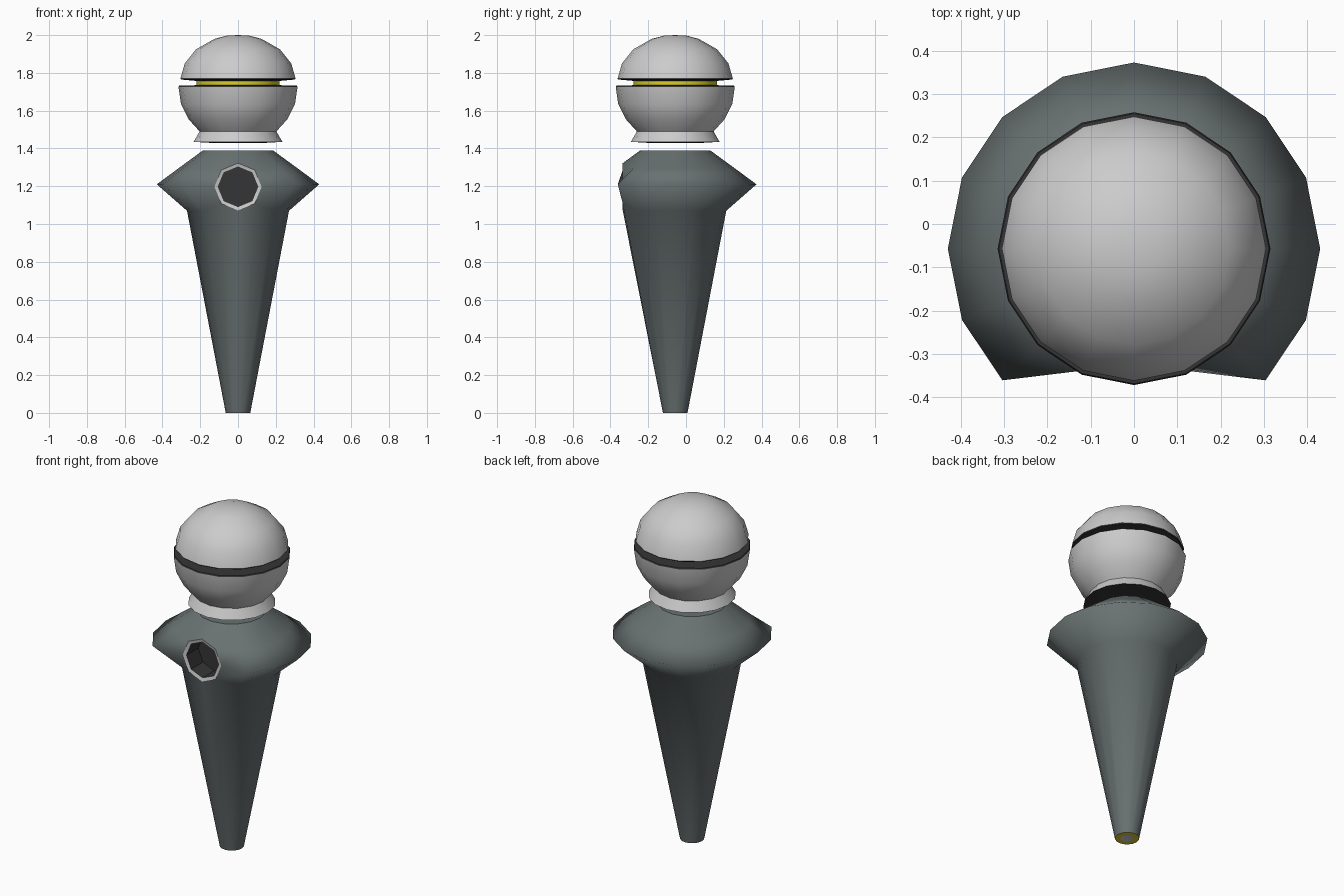
import bpy, bmesh, math
from mathutils import Matrix

if "Cube" in bpy.data.objects:
    bpy.data.objects.remove(bpy.data.objects["Cube"])

CY = -0.057          # axis of all turned parts
SIDES = 16


def material(name, rgb):
    m = bpy.data.materials.new(name)
    m.diffuse_color = (*rgb, 1)
    m.use_nodes = True
    m.node_tree.nodes["Principled BSDF"].inputs["Base Color"].default_value = m.diffuse_color
    return m


slate = material("slate", (0.14, 0.165, 0.165))
dark = material("dark", (0.035, 0.035, 0.035))
yellow = material("yellow", (0.7, 0.62, 0.02))


def finish(bm, name, mat=None, angle=40):
    bmesh.ops.remove_doubles(bm, verts=bm.verts, dist=1e-5)
    me = bpy.data.meshes.new(name)
    bm.to_mesh(me)
    bm.free()
    ob = bpy.data.objects.new(name, me)
    bpy.context.collection.objects.link(ob)
    if mat:
        me.materials.append(mat)
    bpy.ops.object.select_all(action='DESELECT')
    ob.select_set(True)
    bpy.context.view_layer.objects.active = ob
    bpy.ops.object.shade_smooth_by_angle(angle=math.radians(angle))
    return ob


def rings(bm, profile, n, place=None):
    """Rings of n vertices, the first column facing the front."""
    out = []
    for i, (r, z) in enumerate(profile):
        row = []
        for k in range(n):
            a = -math.pi / 2 + 2 * math.pi * k / n
            co = (r * math.cos(a), CY + r * math.sin(a), z)
            if place:
                co = place(i, k) or co
            row.append(bm.verts.new(co))
        out.append(row)
    return out


def skin(bm, rows, skip=()):
    n = len(rows[0])
    for i in range(len(rows) - 1):
        for k in range(n):
            if (i, k) not in skip:
                l = (k + 1) % n
                bm.faces.new((rows[i][k], rows[i][l], rows[i + 1][l], rows[i + 1][k]))


def lathe(name, profile, mat=None):
    bm = bmesh.new()
    skin(bm, rings(bm, profile, SIDES))
    return finish(bm, name, mat)


# Body: tapered shell with flared shoulder and octagonal port at the front
PORT_R, PORT_Z, PORT_Y = 0.125, 1.197, -0.335


def port_vertex(i, k):
    k = k if k < 8 else k - 16
    if 1 <= i <= 3 and abs(k) <= 1 and (k, i) != (0, 2):
        d = math.hypot(k, i - 2)
        return (k / d * PORT_R, PORT_Y, PORT_Z + (i - 2) / d * PORT_R)


bm = bmesh.new()
rows = rings(bm, [(0.065, 0), (0.27, 1.07), (0.43, 1.21), (0.315, 1.295), (0.185, 1.39)],
             SIDES, port_vertex)
skin(bm, rows, {(1, 0), (1, 15), (2, 0), (2, 15)})
bm.verts.remove(rows[2][0])
finish(bm, "body_shell", slate, 180)


# Port rim and recess, turned about the front axis
def port_part(name, profile, mat=None):
    bm = bmesh.new()
    skin(bm, rings(bm, profile, 8))
    turn = (Matrix.Translation((0, 0, PORT_Z)) @ Matrix.Rotation(math.pi / 2, 4, 'X')
            @ Matrix.Translation((0, -CY, 0)))
    bm.transform(turn)
    finish(bm, name, mat)


port_part("port_rim", [(PORT_R, -PORT_Y), (0.105, 0.33)])
port_part("port_recess", [(0.105, 0.33), (0.105, 0.22), (0, 0.22)], dark)

# Caps of the body
lathe("body_top", [(0.185, 1.39), (0, 1.39)], slate)
lathe("tip_ring", [(0.035, 0), (0.065, 0)], yellow)
lathe("tip_core", [(0, 0.005), (0.035, 0)])

# Head: lower cup with flared neck
lathe("head_cup", [(0.235, 1.435), (0.203, 1.49), (0.262, 1.555), (0.302, 1.635), (0.315, 1.725)])
lathe("neck_underside", [(0, 1.43), (0.15, 1.43), (0.235, 1.435)], dark)
lathe("cup_top", [(0.315, 1.725), (0.312, 1.732), (0.215, 1.735)], dark)

# Glowing band in the gap
lathe("gap_band", [(0.22, 1.732), (0.22, 1.76)], yellow)

# Head: domed lid
lathe("lid_underside", [(0.215, 1.757), (0.302, 1.765), (0.305, 1.77)], dark)
lathe("head_lid", [(0.305, 1.77), (0.282, 1.85), (0.222, 1.925), (0.125, 1.98),
                   (0.06, 1.997), (0, 2.0)])
